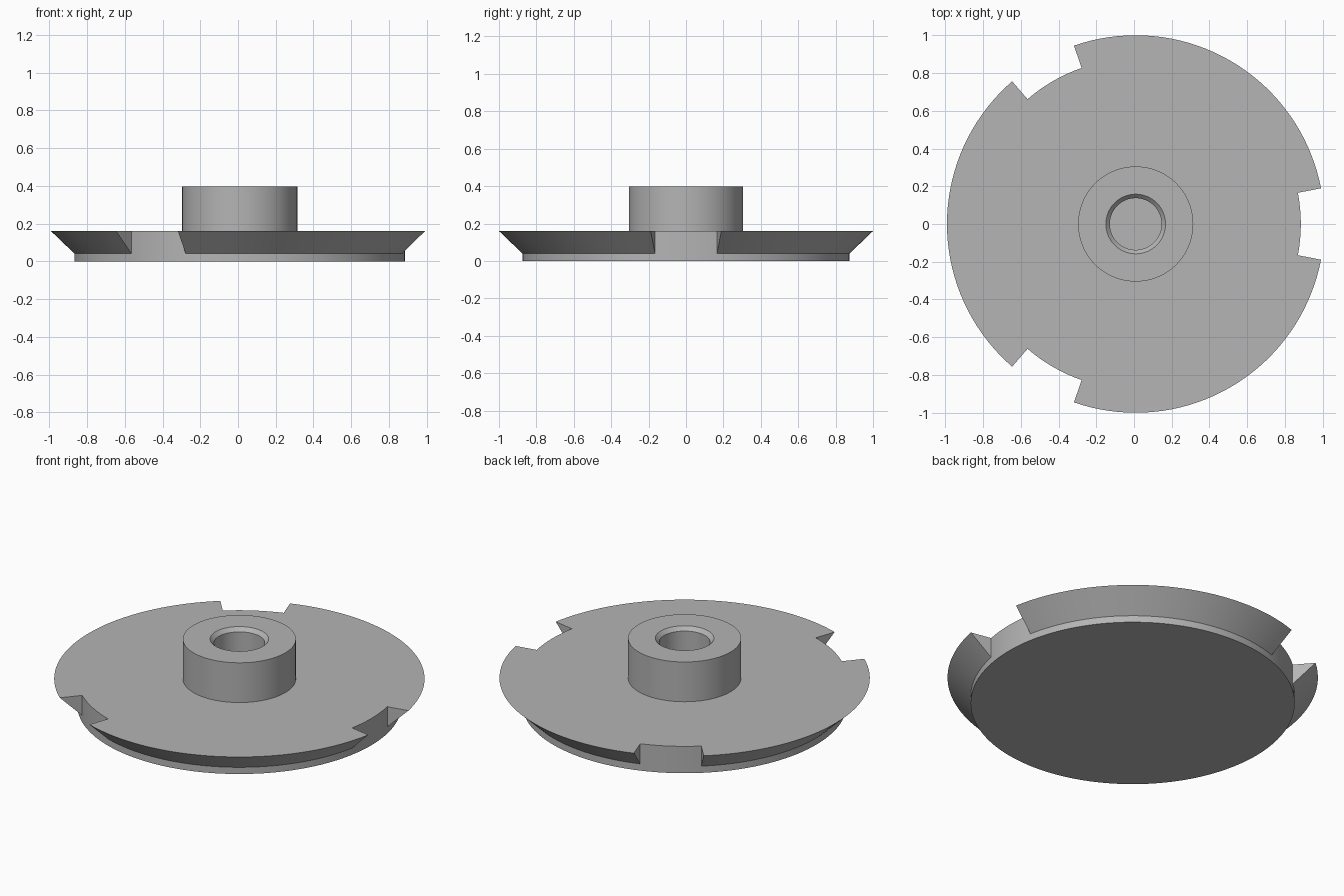
import bpy
import bmesh
from math import radians, cos, sin

cube = bpy.data.objects.get("Cube")
if cube:
    bpy.data.objects.remove(cube, do_unlink=True)

CENTRE_X = 0.009
CORE_R, RIM_R = 0.875, 1.0
BAND_Z, TOP_Z, HUB_Z = 0.04, 0.16, 0.397
HALF_NOTCH = 10.9
NOTCH_STEPS, RIM_STEPS = 8, 36

# Plain grey metal
metal = bpy.data.materials.new("grey metal")
metal.use_nodes = True
grey = (0.46, 0.46, 0.46, 1)
metal.diffuse_color = grey
metal.node_tree.nodes["Principled BSDF"].inputs["Base Color"].default_value = grey

bm = bmesh.new()


def point(r, z, angle):
    return bm.verts.new((CENTRE_X + r * cos(angle), r * sin(angle), z))


def sweep(profile, a, b):
    """Skin a radius-height profile between two angles."""
    for (r0, z0), (r1, z1) in zip(profile, profile[1:]):
        corners = [(r0, z0, a), (r1, z1, a)]
        if r1 > 0:
            corners.append((r1, z1, b))
        if r0 > 0:
            corners.append((r0, z0, b))
        bm.faces.new([point(*c) for c in corners])


# Base band, hub and blind chamfered bore
base = [(0, 0), (CORE_R, 0), (CORE_R, BAND_Z)]
hub = [(CORE_R, TOP_Z), (0.305, TOP_Z), (0.305, HUB_Z), (0.158, HUB_Z),
       (0.137, HUB_Z - 0.022), (0.137, 0.1), (0, 0.1)]
# Outer edge: straight in the notches, flared on the rim
notch_edge = [(CORE_R, BAND_Z), (CORE_R, TOP_Z)]
rim_edge = [(CORE_R, BAND_Z), (RIM_R, TOP_Z), (CORE_R, TOP_Z)]


def sector(start, end, steps, edge):
    for i in range(steps):
        a = radians(start + (end - start) * i / steps)
        b = radians(start + (end - start) * (i + 1) / steps)
        for profile in (base, edge, hub):
            sweep(profile, a, b)


# Three notches alternating with three rim sectors
for middle in (0, 120, 240):
    lo, hi = middle - HALF_NOTCH, middle + HALF_NOTCH
    sector(lo, hi, NOTCH_STEPS, notch_edge)
    sector(hi, lo + 120, RIM_STEPS, rim_edge)
    for end in (lo, hi):
        bm.faces.new([point(r, z, radians(end)) for r, z in rim_edge])

bmesh.ops.remove_doubles(bm, verts=bm.verts, dist=0.0001)
bmesh.ops.recalc_face_normals(bm, faces=bm.faces)

mesh = bpy.data.meshes.new("notched_disc_with_hub")
bm.to_mesh(mesh)
bm.free()
mesh.materials.append(metal)
disc = bpy.data.objects.new("notched_disc_with_hub", mesh)
bpy.context.collection.objects.link(disc)

bpy.ops.object.select_all(action="DESELECT")
disc.select_set(True)
bpy.context.view_layer.objects.active = disc
bpy.ops.object.shade_smooth_by_angle(angle=radians(25))
